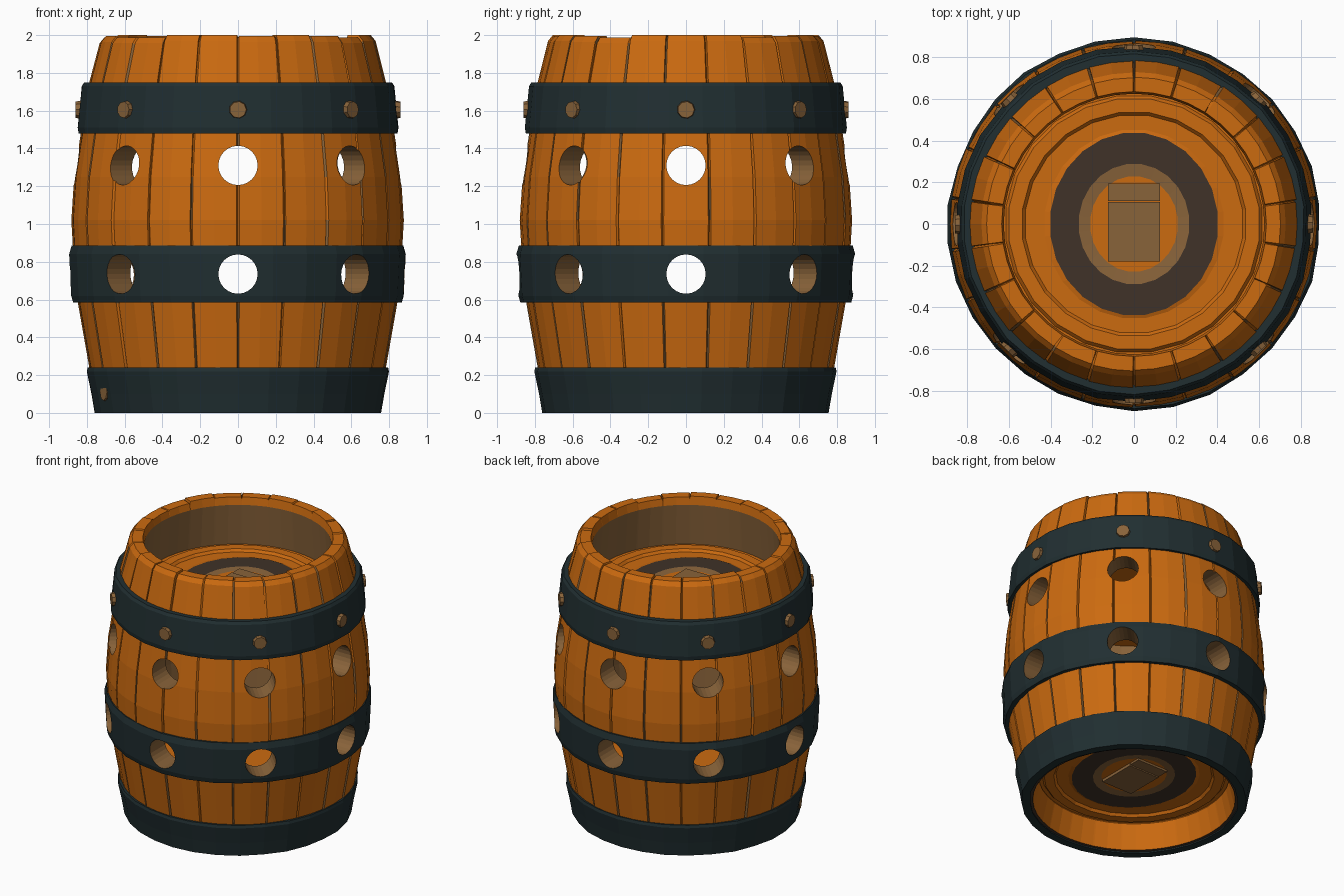
import bpy, bmesh, math, random
from mathutils import Matrix

if "Cube" in bpy.data.objects:
    bpy.data.objects.remove(bpy.data.objects["Cube"])

random.seed(4)
TAU = math.tau


def material(name, rgb):
    m = bpy.data.materials.new(name)
    m.diffuse_color = (*rgb, 1)
    m.use_nodes = True
    m.node_tree.nodes["Principled BSDF"].inputs["Base Color"].default_value = m.diffuse_color
    return m


MATS = [material("orange_wood", (0.60, 0.145, 0.005)),
        material("dull_brown", (0.25, 0.125, 0.042)),
        material("dark_iron", (0.015, 0.028, 0.031)),
        material("dark_brown", (0.050, 0.032, 0.021))]
ORANGE, BROWN, IRON, DARK = range(4)


def finish(name, bm):
    bmesh.ops.remove_doubles(bm, verts=bm.verts, dist=1e-5)
    bmesh.ops.recalc_face_normals(bm, faces=bm.faces)
    me = bpy.data.meshes.new(name)
    bm.to_mesh(me)
    bm.free()
    for m in MATS:
        me.materials.append(m)
    ob = bpy.data.objects.new(name, me)
    bpy.context.collection.objects.link(ob)
    return ob


def lathe(name, rows, paint, closed=True):
    """rows[i][k] is the point on profile step i and column k."""
    bm = bmesh.new()
    grid = [[bm.verts.new(p) for p in row] for row in rows]
    n = len(rows[0])
    for i in range(len(rows) if closed else len(rows) - 1):
        a, b = grid[i], grid[(i + 1) % len(rows)]
        for k in range(n):
            j = (k + 1) % n
            f = bm.faces.new((a[k], a[j], b[j], b[k]))
            f.material_index = paint(i, k)
    return finish(name, bm)


def ring(r, z, n, sx=1.0, wobble=None):
    pts = []
    for k in range(n):
        a = TAU * (k + 0.5) / n
        q = r + (wobble[k] if wobble else 0)
        pts.append((q * sx * math.cos(a), q * math.sin(a), z))
    return pts


# Stave body: outer profile with V grooves, smooth inner wall
STAVES = 22
outer = [(0.735, 0.01), (0.785, 0.24), (0.845, 0.58), (0.872, 0.88), (0.88, 1.02),
         (0.865, 1.25), (0.83, 1.48), (0.785, 1.75), (0.73, 1.97), (0.705, 2.0)]
inner = [(0.635, 2.0), (0.625, 1.94), (0.65, 1.64), (0.70, 1.31), (0.715, 0.8),
         (0.69, 0.30), (0.64, 0.19), (0.68, 0.01)]
profile = outer + inner
jit = [random.uniform(-0.006, 0.004) for _ in range(STAVES)]
drop = [random.choice((0, 0, 0.006, 0.012)) for _ in range(STAVES)]
lean = [random.uniform(-0.006, 0.006) for _ in range(STAVES)]
step = TAU / STAVES
rows = []
for i, (r, z) in enumerate(profile):
    row = []
    for s in range(STAVES):
        for c, da in enumerate((0, 0.008, step / 2, step - 0.008)):
            a = -math.pi / 2 + s * step + da
            q, h = r, z
            if i < len(outer):
                q += -0.014 if c == 0 else jit[s]
                a += lean[s] * z if c == 0 else 0
            if z > 1.96:
                h -= drop[s] + (0.012 if c == 0 else 0)
            row.append((q * math.cos(a), q * math.sin(a), h))
    rows.append(row)
cracked = {(i, s) for i in range(len(outer)) for s in range(STAVES) if random.random() < 0.4}


def paint_body(i, k):
    if i < len(outer) - 1:
        s = ((k + 1) // 4) % STAVES
        return BROWN if k % 4 in (0, 3) and (i, s) in cracked else ORANGE
    if i <= len(outer):
        return ORANGE
    if i == len(profile) - 1:
        return DARK
    return ORANGE if i >= len(profile) - 3 else BROWN


body = lathe("stave_body", rows, paint_body)


# Iron hoops
def hoop(name, prof, n=30):
    wob = [random.uniform(-0.004, 0.006) for _ in range(n)]
    return lathe(name, [ring(r, z, n, wobble=wob) for r, z in prof], lambda i, k: IRON)


hoop("upper_hoop", [(0.75, 1.48), (0.845, 1.48), (0.85, 1.51), (0.828, 1.73), (0.815, 1.75), (0.75, 1.75)])
middle = hoop("middle_hoop", [(0.82, 0.585), (0.872, 0.585), (0.882, 0.62), (0.893, 0.84), (0.88, 0.885), (0.82, 0.885)])
hoop("bottom_hoop", [(0.70, 0.0), (0.758, 0.0), (0.775, 0.10), (0.80, 0.22), (0.795, 0.24), (0.72, 0.24)])


# Round pegs aimed outward, used for rivets and for cutting holes
def pegs(name, spots, r1, r2, length, seg, mat):
    bm = bmesh.new()
    for a, dist, z in spots:
        m = (Matrix.Rotation(a, 4, 'Z') @ Matrix.Translation((dist, 0, z))
             @ Matrix.Rotation(math.pi / 2, 4, 'Y'))
        bmesh.ops.create_cone(bm, cap_ends=True, segments=seg, radius1=r1,
                              radius2=r2, depth=length, matrix=m)
    for f in bm.faces:
        f.material_index = mat
    return finish(name, bm)


EIGHT = [k * TAU / 8 for k in range(8)]
pegs("hoop_rivets", [(a, 0.825, 1.605) for a in EIGHT], 0.056, 0.044, 0.07, 9, BROWN)
pegs("bottom_rivet", [(math.radians(-90 - 66), 0.755, 0.11)], 0.05, 0.045, 0.05, 8, BROWN)

# Two rows of eight holes through the staves and the middle hoop
cutter = pegs("hole_cutter", [(a, 0.8, z) for a in EIGHT for z in (1.31, 0.735)],
              0.104, 0.104, 0.5, 24, BROWN)
cutter.hide_render = True
for ob in (body, middle):
    mod = ob.modifiers.new("holes", 'BOOLEAN')
    mod.operation = 'DIFFERENCE'
    mod.solver = 'EXACT'
    mod.object = cutter
dg = bpy.context.evaluated_depsgraph_get()
for ob in (body, middle):
    me = bpy.data.meshes.new_from_object(ob.evaluated_get(dg))
    ob.modifiers.clear()
    ob.data = me
bpy.data.objects.remove(cutter)


# Recessed end boards: concentric painted rings around a plain plate
def end_board(name, z, up):
    # radius, height above board, x squash, colour of the ring outside it
    spec = [(0, 0, 0.92, ORANGE), (0.23, 0, 0.92, BROWN), (0.29, 0.006, 0.92, DARK),
            (0.44, 0.006, 0.92, ORANGE), (0.455, 0, 0.95, ORANGE), (0.525, 0, 1, ORANGE),
            (0.54, 0.018, 1, ORANGE), (0.605, 0.018, 1, ORANGE), (0.62, 0, 1, ORANGE),
            (0.67, 0, 1, ORANGE), (0.67, -0.06, 1, ORANGE), (0, -0.06, 1, ORANGE)]
    rows = [ring(r, z + up * h, 24, sx) for r, h, sx, _ in spec]
    lathe(name, rows, lambda i, k: spec[i][3], closed=False)
    bm = bmesh.new()
    for y0, y1, h in ((-0.18, 0.105, 0.04), (0.11, 0.195, 0.03)):
        m = Matrix.Translation((0, (y0 + y1) / 2, z)) @ Matrix.Diagonal((0.25, y1 - y0, h, 1))
        bmesh.ops.create_cube(bm, size=1, matrix=m)
    for f in bm.faces:
        f.material_index = BROWN
    finish(name + "_plate", bm)


end_board("top_board", 1.64, 1)
end_board("bottom_board", 0.20, -1)
